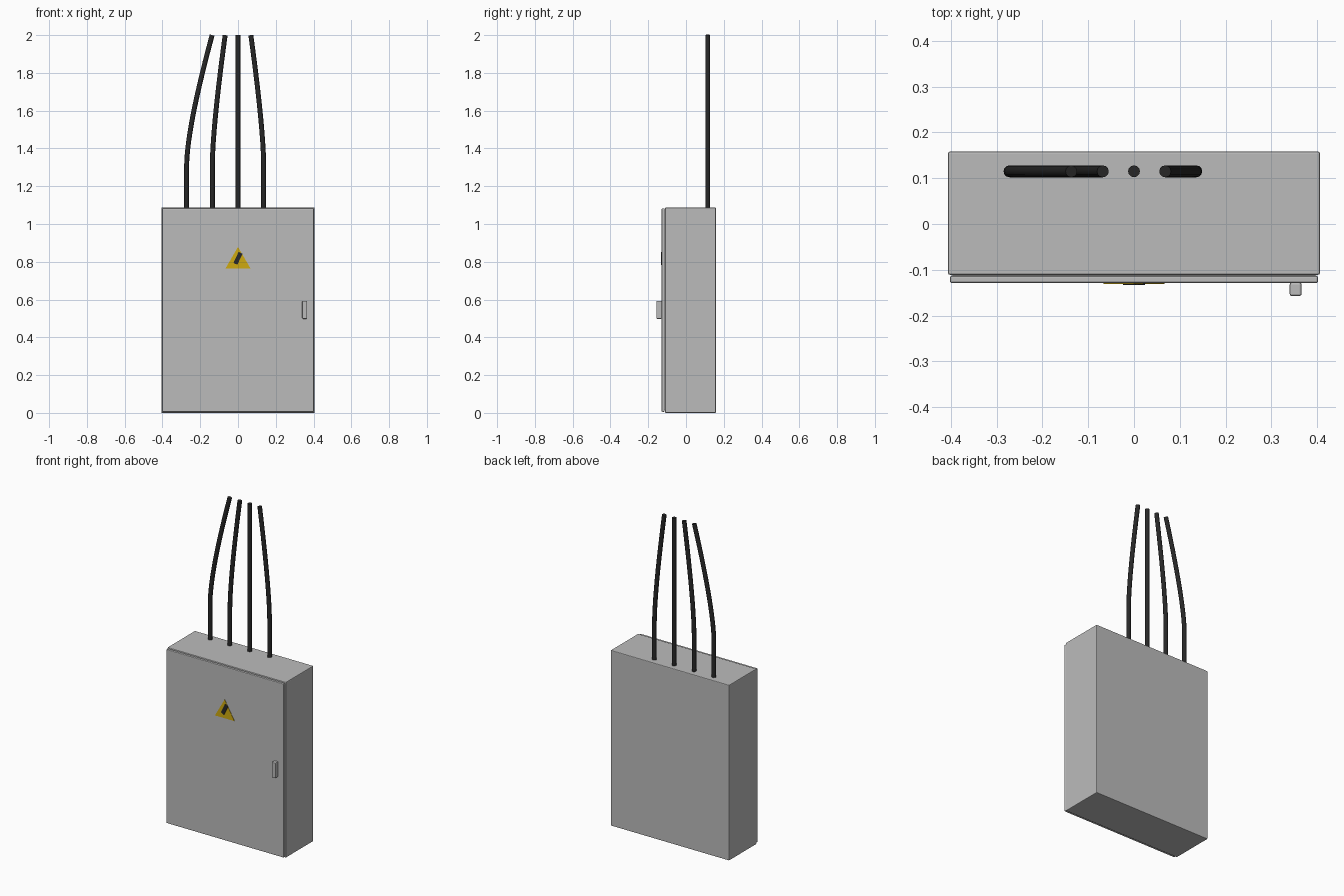
import bpy, math
from mathutils import Vector

if "Cube" in bpy.data.objects:
    bpy.data.objects.remove(bpy.data.objects["Cube"])


def mat(name, rgb):
    m = bpy.data.materials.new(name)
    m.diffuse_color = (*rgb, 1)
    m.use_nodes = True
    m.node_tree.nodes["Principled BSDF"].inputs["Base Color"].default_value = m.diffuse_color
    return m


GREY = mat("cabinet grey", (0.5, 0.5, 0.5))
YELLOW = mat("warning yellow", (0.62, 0.40, 0.005))
BLACK = mat("cable black", (0.02, 0.02, 0.02))


def box(name, lo, hi, m, bevel=0.0):
    lo, hi = Vector(lo), Vector(hi)
    bpy.ops.mesh.primitive_cube_add(size=1, location=(lo + hi) / 2)
    o = bpy.context.object
    o.name = name
    o.scale = hi - lo
    bpy.ops.object.transform_apply(location=False, rotation=False, scale=True)
    o.data.materials.append(m)
    if bevel:
        b = o.modifiers.new("bevel", "BEVEL")
        b.width = bevel
        b.segments = 2
    return o


# Cabinet body, door and handle
box("cabinet_body", (-0.406, -0.111, 0), (0.406, 0.158, 1.087), GREY, 0.004)
box("door_gasket", (-0.396, -0.115, 0.014), (0.396, -0.105, 1.076), GREY)
box("door", (-0.402, -0.129, 0.006), (0.402, -0.113, 1.082), GREY, 0.004)
box("door_handle", (0.340, -0.157, 0.498), (0.366, -0.128, 0.593), GREY, 0.004)

# Warning triangle plate with diagonal dark bolt
bpy.ops.mesh.primitive_cone_add(vertices=3, radius1=0.077, radius2=0.077, depth=0.004,
                                location=(0, -0.1288, 0.802), rotation=(math.pi / 2, 0, 0))
tri = bpy.context.object
tri.name = "warning_triangle"
tri.data.materials.append(YELLOW)
bolt = box("warning_bolt", (-0.0115, -0.133, 0.786), (0.0115, -0.128, 0.851), BLACK)
bolt.rotation_euler.y = math.radians(25)

# Cables: straight out of the top, then bending inwards
for i, (x0, x1) in enumerate([(-0.272, -0.137), (-0.136, -0.068), (0, 0), (0.136, 0.068)]):
    pts = [(x0, 1.07)]
    for k in range(15):
        t = k / 14
        pts.append((x0 + (x1 - x0) * t * t,
                    1.3 * (1 - t) ** 2 + 1.5 * 2 * t * (1 - t) + 2.0 * t * t))
    cu = bpy.data.curves.new("cable", "CURVE")
    cu.dimensions = "3D"
    cu.bevel_depth = 0.013
    cu.bevel_resolution = 4
    cu.use_fill_caps = True
    s = cu.splines.new("POLY")
    s.points.add(len(pts) - 1)
    for p, (x, z) in zip(s.points, pts):
        p.co = (x, 0.115, z, 1)
    o = bpy.data.objects.new(f"cable_{i + 1}", cu)
    bpy.context.collection.objects.link(o)
    bpy.ops.object.select_all(action="DESELECT")
    o.select_set(True)
    bpy.context.view_layer.objects.active = o
    bpy.ops.object.convert(target="MESH")
    o = bpy.context.object
    o.data.materials.clear()
    o.data.materials.append(BLACK)
    bpy.ops.object.shade_smooth_by_angle(angle=math.radians(40))
